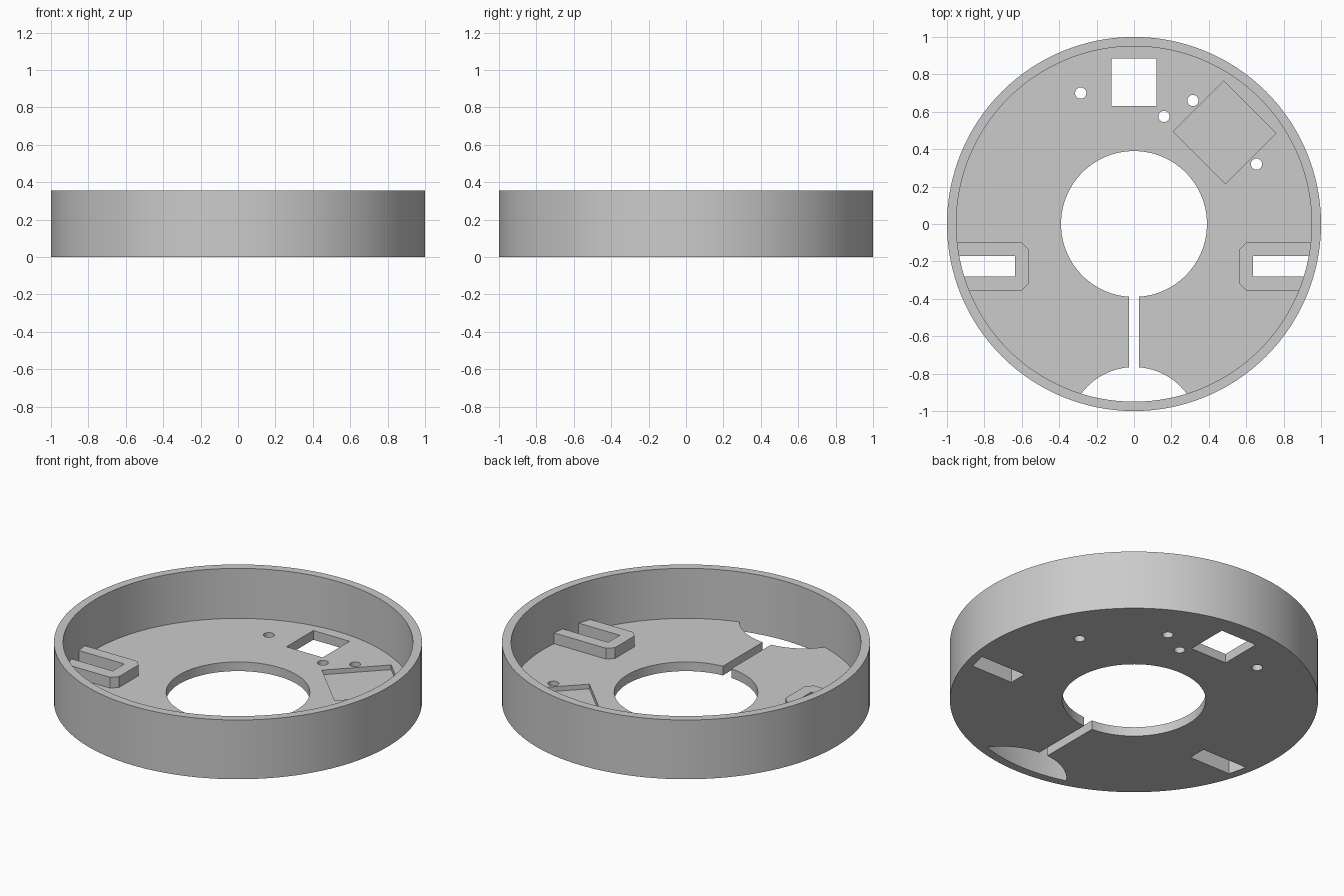
import bpy
from math import radians

cube = bpy.data.objects.get("Cube")
if cube:
    bpy.data.objects.remove(cube)

HEIGHT, FLOOR, INNER = 0.355, 0.055, 0.95

grey = bpy.data.materials.new("plain_grey")
grey.use_nodes = True
colour = (0.6, 0.6, 0.6, 1)
grey.diffuse_color = colour
grey.node_tree.nodes["Principled BSDF"].inputs["Base Color"].default_value = colour


def prism(name, points, z0, z1):
    """Upright solid with the given outline."""
    n = len(points)
    verts = [(x, y, z) for z in (z0, z1) for x, y in points]
    faces = [list(range(n))[::-1], list(range(n, 2 * n))]
    faces += [(i, (i + 1) % n, (i + 1) % n + n, i + n) for i in range(n)]
    mesh = bpy.data.meshes.new(name)
    mesh.from_pydata(verts, [], faces)
    mesh.materials.append(grey)
    ob = bpy.data.objects.new(name, mesh)
    bpy.context.collection.objects.link(ob)
    return ob


def box(name, x0, x1, y0, y1, z0=-0.1, z1=0.2):
    return prism(name, [(x0, y0), (x1, y0), (x1, y1), (x0, y1)], z0, z1)


def disc(name, r, x=0, y=0, z0=-0.1, z1=0.2, sides=128):
    bpy.ops.mesh.primitive_cylinder_add(vertices=sides, radius=r, depth=z1 - z0,
                                        location=(x, y, (z0 + z1) / 2))
    ob = bpy.context.object
    ob.name = name
    ob.data.materials.append(grey)
    return ob


def combine(ob, other, operation):
    """Apply a boolean and remove the helper solid."""
    mod = ob.modifiers.new(operation, "BOOLEAN")
    mod.operation, mod.solver, mod.object = operation, "EXACT", other
    bpy.context.view_layer.objects.active = ob
    bpy.ops.object.modifier_apply(modifier=mod.name)
    bpy.data.objects.remove(other)


def inside(ob, r):
    """Trim a solid to a round boundary."""
    combine(ob, disc("boundary", r, z0=-0.5, z1=0.5), "INTERSECT")
    return ob


# Round tray with a thin rim
tray = disc("round_tray", 1, z0=0, z1=HEIGHT)
combine(tray, disc("tray_hollow", INNER, z0=FLOOR, z1=0.5), "DIFFERENCE")

# Raised chamfered slot pads on both sides
for side in (-1, 1):
    outline = [(1, -0.355), (0.6, -0.355), (0.565, -0.32),
               (0.565, -0.135), (0.6, -0.1), (1, -0.1)]
    outline = [(side * x, y) for x, y in outline]
    if side > 0:
        outline.reverse()
    pad = inside(prism("slot_pad", outline, 0.02, 0.12), 0.97)
    combine(tray, pad, "UNION")

# Slots through the pads, ending at the rim
for side in (-1, 1):
    x0, x1 = sorted((side * 0.635, side))
    combine(tray, inside(box("slot", x0, x1, -0.28, -0.17), INNER), "DIFFERENCE")

# Central opening, cable gap and front scoop
combine(tray, disc("centre_opening", 0.39), "DIFFERENCE")
combine(tray, box("cable_gap", -0.028, 0.028, -0.85, -0.3), "DIFFERENCE")
combine(tray, inside(disc("front_scoop", 0.35, y=-1.115), INNER), "DIFFERENCE")

# Square window and screw holes
combine(tray, box("square_window", -0.12, 0.12, 0.63, 0.885), "DIFFERENCE")
for x, y in [(-0.285, 0.7), (0.16, 0.575), (0.315, 0.66), (0.655, 0.32)]:
    combine(tray, disc("screw_hole", 0.03, x, y, sides=32), "DIFFERENCE")

# Shallow diamond recess
diamond = [(0.21, 0.495), (0.49, 0.215), (0.76, 0.485), (0.48, 0.765)]
combine(tray, prism("diamond_recess", diamond, 0.027, 0.2), "DIFFERENCE")

bpy.ops.object.select_all(action="DESELECT")
tray.select_set(True)
bpy.context.view_layer.objects.active = tray
bpy.ops.object.shade_smooth_by_angle(angle=radians(30))
